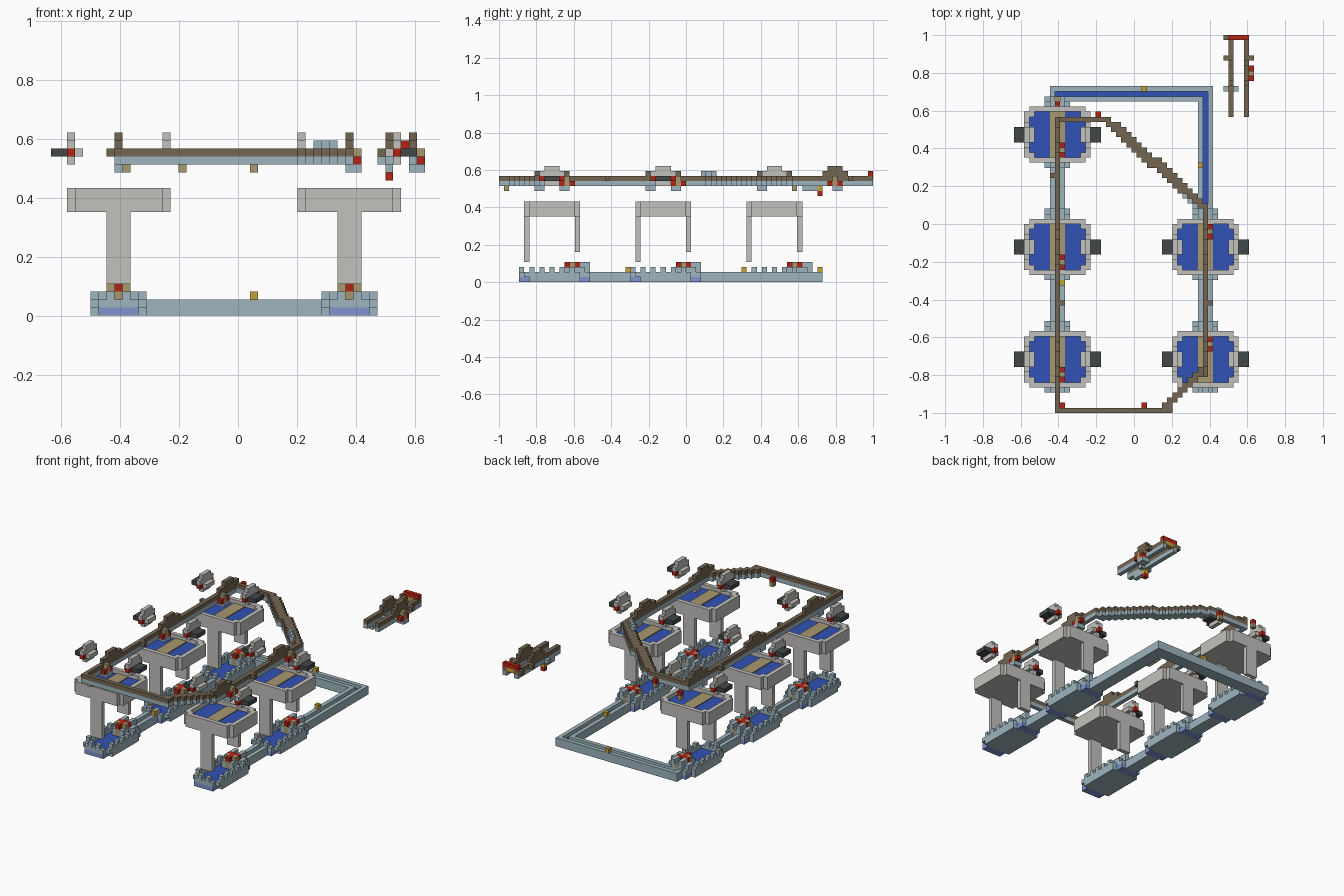
import bpy, bmesh

cube = bpy.data.objects.get("Cube")
if cube:
    bpy.data.objects.remove(cube)

V = 1 / 37  # size of one block


def linear(c):
    c /= 255
    return ((c + 0.055) / 1.055) ** 2.4


COLOURS = {
    "grey_stone": (194, 193, 190), "pale_stone": (158, 181, 190),
    "water": (50, 82, 182), "light_water": (128, 147, 208),
    "brown_wood": (116, 102, 82), "red": (178, 36, 20),
    "gold": (197, 161, 52), "tan": (168, 152, 112), "dark_grey": (66, 71, 73),
}
MATS = {}
for name, rgb in COLOURS.items():
    mat = bpy.data.materials.new(name)
    mat.use_nodes = True
    col = [linear(c) for c in rgb] + [1]
    mat.diffuse_color = col
    mat.node_tree.nodes["Principled BSDF"].inputs["Base Color"].default_value = col
    MATS[name] = mat


class Part:
    """One object made of blocks; cell ranges are inclusive."""

    def __init__(self, name):
        self.name, self.bm, self.mats = name, bmesh.new(), []

    def box(self, colour, x, y, z, trim=0):
        spans = [s if isinstance(s, tuple) else (s, s) for s in (x, y, z)]
        if colour not in self.mats:
            self.mats.append(colour)
        verts = bmesh.ops.create_cube(self.bm, size=1)["verts"]
        shift = (-0.5, 0, 0)
        for v in verts:
            for k in range(3):
                lo, hi = spans[k][0], spans[k][1] + 1
                if k == 2:
                    hi -= trim
                v.co[k] = ((hi if v.co[k] > 0 else lo) + shift[k]) * V
        for f in {f for v in verts for f in v.link_faces}:
            f.material_index = self.mats.index(colour)

    def done(self):
        mesh = bpy.data.meshes.new(self.name)
        self.bm.to_mesh(mesh)
        self.bm.free()
        for m in self.mats:
            mesh.materials.append(MATS[m])
        bpy.context.collection.objects.link(bpy.data.objects.new(self.name, mesh))


def platform(x, c):
    """Raised pool on two flat legs."""
    p = Part("platform")
    p.box("grey_stone", (x - 5, x + 5), (c - 5, c + 5), 13)
    for s in (-1, 1):
        p.box("grey_stone", x + 6 * s, (c - 4, c + 4), (13, 15))
        p.box("grey_stone", (x - 5, x + 5), c + 5 * s, (14, 15))
        for t in (-1, 1):
            p.box("grey_stone", x + 5 * s, c + 4 * t, (14, 15))
        p.box("grey_stone", (x - 1, x + 1), c + 5 * s, (5 + s, 12))
    p.box("water", (x - 5, x + 5), (c - 4, c + 4), 14)
    p.box("tan", (x - 1, x + 1), (c - 4, c + 4), 15, 0.8)
    p.done()


def basin(x, c):
    """Ground pool with battlements."""
    p = Part("basin")
    p.box("pale_stone", (x - 3, x + 3), (c - 4, c + 5), 0)
    for a, b in ((c - 6, c - 5), (c + 6, c + 7)):
        p.box("light_water", (x - 2, x + 2), (a, b), 0)
    for s in (-1, 1):
        p.box("pale_stone", x + 3 * s, (c - 5, c + 5), 1)
        p.box("pale_stone", x + 2 * s, (c + 6, c + 7), 1)
        p.box("pale_stone", x + s, c - 6, 2)
        p.box("pale_stone", x + 2 * s, (c + 5, c + 6), 2)
        for d in range(-4, 5, 2):
            p.box("pale_stone", x + 3 * s, c + d, 2)
    p.box("pale_stone", (x - 2, x + 2), c - 6, 1)
    p.box("pale_stone", (x - 1, x + 1), c + 7, 1)
    p.box("water", (x - 2, x + 2), (c - 5, c + 6), 1, 0.7)
    p.done()


def boat(x, c):
    """Barge moored at the back of a basin."""
    p = Part("boat")
    p.box("tan", x, (c + 3, c + 7), (1, 2))
    p.box("red", x, (c + 3, c + 5), 3)
    for s in (-1, 1):
        p.box("pale_stone", x + s, (c + 3, c + 7), (1, 2))
        p.box("tan", x + s, c + 4, 3)
        p.box("red", x + s, c + 5, 3)
        p.box("pale_stone", x + s, (c + 6, c + 7), 3)
    p.done()


def glider(x, c, s):
    """Hovering craft beside a platform, nose pointing outward."""
    p = Part("glider")
    p.box("dark_grey", (min(x + 7 * s, x + 8 * s), max(x + 7 * s, x + 8 * s)), (c - 1, c + 1), 20)
    p.box("red", x + 6 * s, (c - 2, c + 2), 20)
    p.box("grey_stone", x + 6 * s, (c - 1, c + 1), 19)
    p.box("grey_stone", x + 5 * s, (c - 1, c + 1), 20)
    p.box("grey_stone", x + 6 * s, (c - 2, c + 2), 21)
    p.box("grey_stone", x + 6 * s, (c - 1, c + 1), 22)
    p.done()


def rail(p, x, y):
    p.box("brown_wood", x, y, 20)
    p.box("pale_stone", x, y, 19)


def station(p, x, c, d):
    """Arch on the rail with a red and tan signal on its +x side."""
    for s in (-1, 1):
        p.box("brown_wood", x, tuple(sorted((c + 2 * s, c + 3 * s))), 21)
    p.box("brown_wood", x, (c - 1, c + 1), (21, 22))
    for k in (2, 4):
        p.box("red", x + 1, c + k * d, 19)
    p.box("tan", x + 1, c + 3 * d, (19, 20))
    p.box("pale_stone", (x, x + 1), tuple(sorted((c + 2 * d, c + 3 * d))), 18)


def canal(x, y0, y1):
    p = Part("canal")
    p.box("pale_stone", (x - 1, x + 1), (y0, y1), 0)
    for s in (-1, 1):
        p.box("pale_stone", x + s, (y0, y1), 1)
    p.box("water", x, (y0, y1), 1, 0.8)
    p.done()


LEFT, RIGHT = -15, 14
SITES = [(LEFT, c) for c in (-27, -5, 17)] + [(RIGHT, c) for c in (-27, -5)]
for x, c in SITES:
    platform(x, c)
    basin(x, c)
    boat(x, c)
    for s in (-1, 1):
        glider(x, c, s)

# Canals between the basins
for x in (LEFT, RIGHT):
    canal(x, -19, -12)
canal(LEFT, 3, 10)
canal(RIGHT, 3, 23)
back = Part("back_canal")
back.box("pale_stone", (-16, 15), (25, 26), 0)
back.box("pale_stone", (-12, 15), 24, 0)
back.box("pale_stone", (-16, 15), 26, 1)
back.box("pale_stone", (-12, 13), 24, 1)
back.box("pale_stone", -16, 25, 1)
back.box("pale_stone", 15, (24, 25), 1)
back.box("water", (-15, 14), 25, 1, 0.8)
back.box("water", 14, 24, 1, 0.8)
back.done()

# Gold lamps on the canal walls
lamps = Part("lamps")
for x, y in ((2, 26), (-14, -12), (13, 11)):
    lamps.box("gold", x, y, 2)
lamps.done()

# Raised rail loop
loop = Part("rail_loop")
rail(loop, LEFT, (-36, 20))
rail(loop, (LEFT, 7), -37)
rail(loop, (LEFT + 1, -5), 20)
rail(loop, RIGHT, (-29, 3))
for i in range(8):
    rail(loop, (6 + i, 7 + i), i - 36)
for i in range(18):
    y = 3 + round(i * 17 / 18)
    rail(loop, (12 - i, 13 - i), (y, y + 1) if i < 17 else y)
for i in range(3):
    loop.box("pale_stone", 12 - i, 3 + i, 21)
for x, c in SITES:
    station(loop, x, c, -1 if x == LEFT else 1)
for x, y in ((-16, 9), (-14, -16), (15, -16)):
    loop.box("brown_wood", x, y, 20)
for x, y in ((-7, 21), (2, -36), (-14, -36), (-15, 23)):
    loop.box("red", x, y, 19)
    loop.box("tan", x, y, 18)
loop.done()

# Separate rail section behind the loop
spare = Part("spare_rail")
for x in (19, 22):
    rail(spare, x, (21, 36))
    spare.box("brown_wood", x, (28, 30), (21, 22))
    for y in (27, 31):
        spare.box("brown_wood", x, y, 21)
for x in (18, 23):
    spare.box("brown_wood", x, 32, 20)
spare.box("brown_wood", 18, 36, 20)
spare.box("red", (19, 22), 36, 21)
spare.box("gold", (20, 21), 36, 20)
for y in (28, 30):
    spare.box("red", 23, y, 19)
spare.box("tan", 23, 29, (19, 20))
spare.box("pale_stone", (22, 23), (29, 30), 18)
spare.box("pale_stone", (18, 20), 26, 19)
spare.box("water", 19, 27, 21, 0.8)
spare.box("pale_stone", 19, (23, 25), 18)
spare.box("gold", 19, 26, 18)
spare.box("red", 19, 26, 17)
spare.done()
